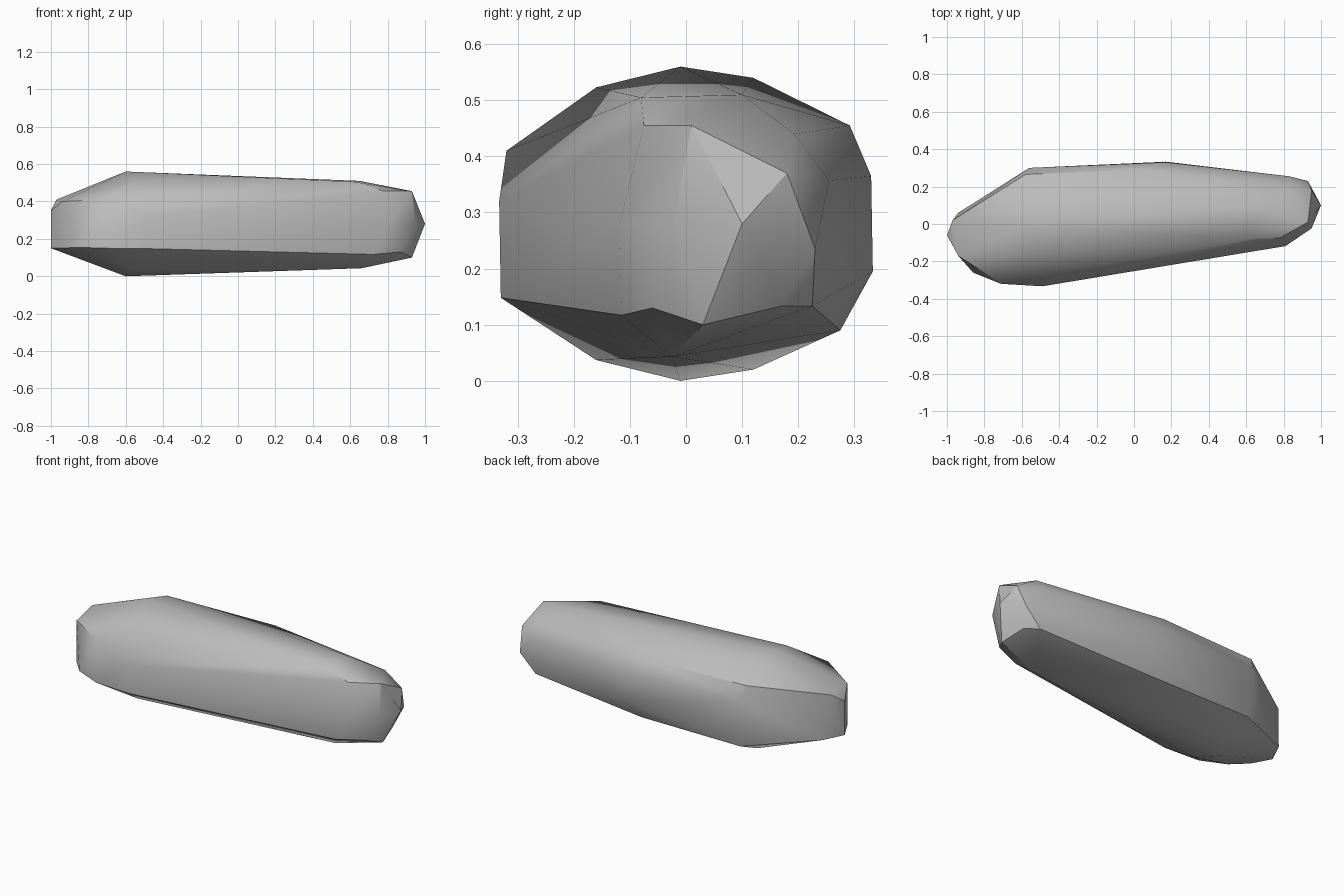
import bpy
import bmesh
from mathutils import Vector

default_cube = bpy.data.objects.get("Cube")
if default_cube:
    bpy.data.objects.remove(default_cube, do_unlink=True)


def make_material(name, colour):
    """One flat colour for the viewport and for renders."""
    material = bpy.data.materials.new(name)
    material.use_nodes = True
    material.diffuse_color = colour
    shader = material.node_tree.nodes["Principled BSDF"]
    shader.inputs["Base Color"].default_value = colour
    shader.inputs["Roughness"].default_value = 0.8
    return material


def ridge(*points):
    """Corner points along one chiselled edge, given in hundredths of a unit."""
    return [Vector(point) / 100 for point in points]


# Long edges of the faceted stone, each listed from the thick end to the thin end
crown = ridge((-60, -1, 56), (-55, -16, 52.3), (-55, 12, 54), (62, -8, 50.5), (65, 10, 51))
upper_front = ridge((-71, -32, 41), (78, -7.5, 45.5), (93, 1, 45.5))
middle_front = ridge((-49, -33.3, 32), (81, -11.8, 28), (95, -2.3, 28))
lower_front = ridge((-86, -26, 15.5), (-71, -32, 15), (-49, -33, 14.8),
                    (72, -11.5, 11.7), (87, -6, 13), (93, 3, 10))
keel = ridge((-60, -1, 0), (-55, -16, 3.7), (-55, 12, 2), (66, -2.5, 4.3))
lower_back = ridge((-55, 27.5, 9), (10, 27.5, 9), (90, 17, 13.3), (83, 22.5, 13.3))
middle_back = ridge((-56, 30, 20), (-56, 30, 37), (17, 33.3, 19.5), (17, 33, 36.5),
                    (83, 25.5, 35.7), (93, 23, 23.5))
upper_back = ridge((-58, 26.5, 45.5), (4, 29.2, 45.5), (83, 19.3, 44), (95, 18, 37))

# Blunt facet closing the thick end, and the point of the thin end
blunt_end = ridge((-100, -6, 15), (-100, -6, 35), (-97, 2, 41), (-94, 6, 15),
                  (-94, -17, 40), (-94, -17, 15))
tip = ridge((100, 10, 28))

# Wrap a convex skin around all the edges
skin = bmesh.new()
for edge_points in (crown, upper_front, middle_front, lower_front, keel,
                    lower_back, middle_back, upper_back, blunt_end, tip):
    for corner in edge_points:
        skin.verts.new(corner)
hull = bmesh.ops.convex_hull(skin, input=skin.verts[:])
unused = {item for item in hull["geom_interior"] + hull["geom_unused"]
          if isinstance(item, bmesh.types.BMVert)}
bmesh.ops.delete(skin, geom=list(unused), context="VERTS")
bmesh.ops.recalc_face_normals(skin, faces=skin.faces[:])

mesh = bpy.data.meshes.new("faceted_stone")
skin.to_mesh(mesh)
skin.free()
mesh.materials.append(make_material("stone grey", (0.5, 0.5, 0.5, 1)))
stone = bpy.data.objects.new("faceted_stone", mesh)
bpy.context.collection.objects.link(stone)

# Soft shading over shallow bends, sharp on the strong facets
bpy.ops.object.select_all(action="DESELECT")
stone.select_set(True)
bpy.context.view_layer.objects.active = stone
bpy.ops.object.shade_smooth_by_angle()
